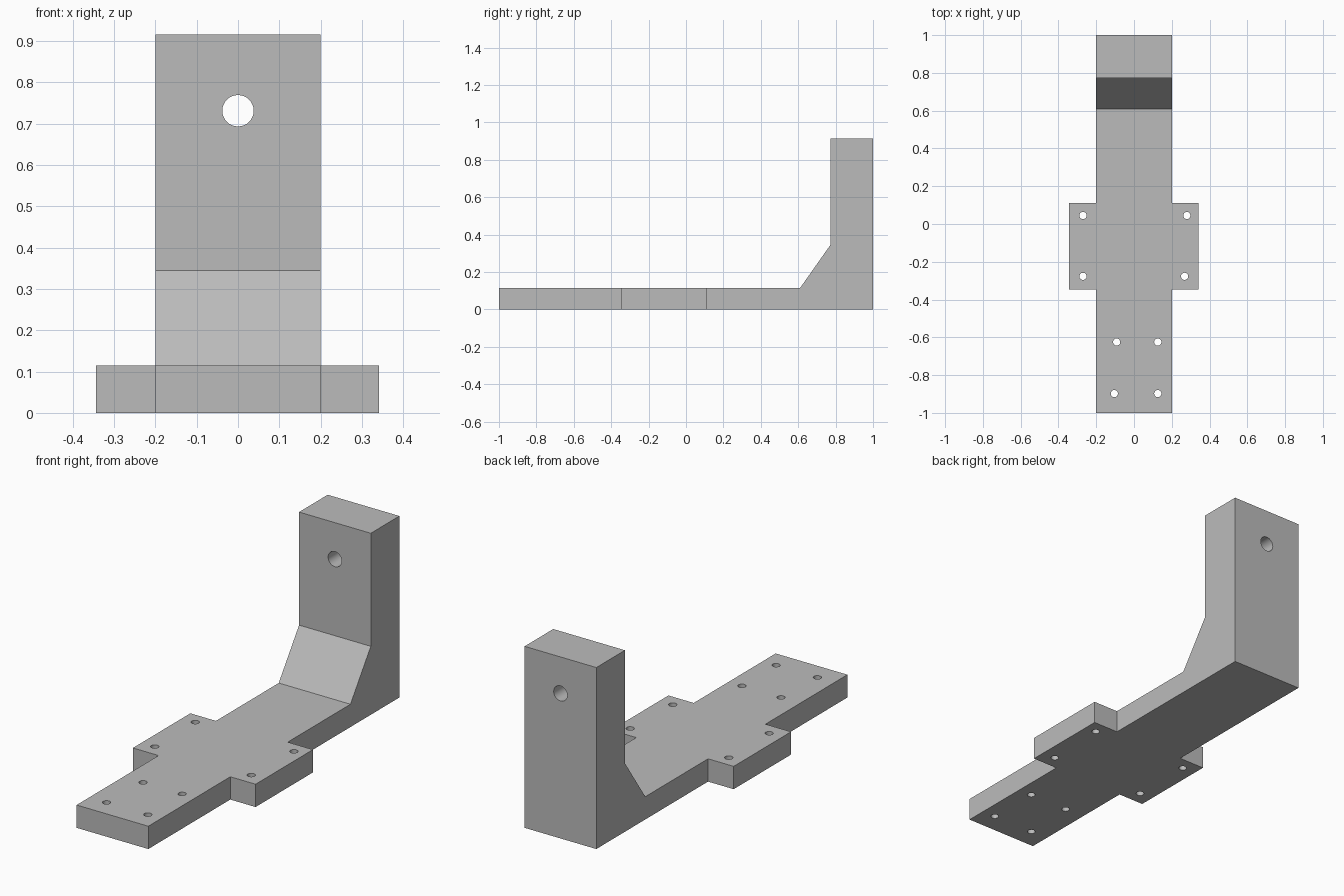
import bpy, bmesh, math
from mathutils import Matrix, Vector

if "Cube" in bpy.data.objects:
    bpy.data.objects.remove(bpy.data.objects["Cube"])

grey = bpy.data.materials.new("plain grey")
grey.diffuse_color = (0.5, 0.5, 0.5, 1)
grey.use_nodes = True
grey.node_tree.nodes["Principled BSDF"].inputs["Base Color"].default_value = grey.diffuse_color


def make_object(name, bm):
    bmesh.ops.recalc_face_normals(bm, faces=bm.faces)
    mesh = bpy.data.meshes.new(name)
    bm.to_mesh(mesh)
    bm.free()
    mesh.materials.append(grey)
    obj = bpy.data.objects.new(name, mesh)
    bpy.context.collection.objects.link(obj)
    return obj


def prism(name, points, offset):
    """Extrude a closed outline along an offset."""
    bm = bmesh.new()
    face = bm.faces.new([bm.verts.new(p) for p in points])
    ext = bmesh.ops.extrude_face_region(bm, geom=[face])
    verts = [g for g in ext["geom"] if isinstance(g, bmesh.types.BMVert)]
    bmesh.ops.translate(bm, verts=verts, vec=Vector(offset))
    return make_object(name, bm)


def drill(bm, center, radius, depth, rotation=Matrix()):
    bmesh.ops.create_cone(bm, cap_ends=True, segments=32, radius1=radius, radius2=radius,
                          depth=depth, matrix=Matrix.Translation(center) @ rotation)


def boolean(target, tool, operation):
    mod = target.modifiers.new(operation.lower(), 'BOOLEAN')
    mod.operation = operation
    mod.solver = 'EXACT'
    mod.object = tool
    bpy.context.view_layer.objects.active = target
    bpy.ops.object.modifier_apply(modifier=mod.name)
    bpy.data.objects.remove(tool)


# L-shaped body: long plate, sloped gusset and upright
T = 0.115
profile = [(-1, 0), (1, 0), (1, 0.915), (0.772, 0.915), (0.772, 0.345), (0.61, T), (-1, T)]
bracket = prism("bracket", [(-0.2, y, z) for y, z in profile], (0.4, 0, 0))

# Side mounting ears, joined flush with the plate
ears = [(-0.343, -0.347), (0.341, -0.347), (0.341, 0.11), (-0.343, 0.11)]
boolean(bracket, prism("ears", [(x, y, 0) for x, y in ears], (0, 0, T)), 'UNION')

# Screw holes through the plate and one hole through the upright
bm = bmesh.new()
for x, y in [(-0.27, 0.045), (0.28, 0.045), (-0.27, -0.277), (0.268, -0.277),
             (-0.092, -0.625), (0.126, -0.625), (-0.104, -0.898), (0.126, -0.898)]:
    drill(bm, (x, y, T / 2), 0.019, 0.3)
drill(bm, (0, 0.886, 0.731), 0.038, 0.5, Matrix.Rotation(math.pi / 2, 4, 'X'))
boolean(bracket, make_object("hole_cutter", bm), 'DIFFERENCE')

# Smooth hole walls, crisp edges
bracket.select_set(True)
bpy.context.view_layer.objects.active = bracket
bpy.ops.object.shade_smooth_by_angle(angle=math.radians(30))
